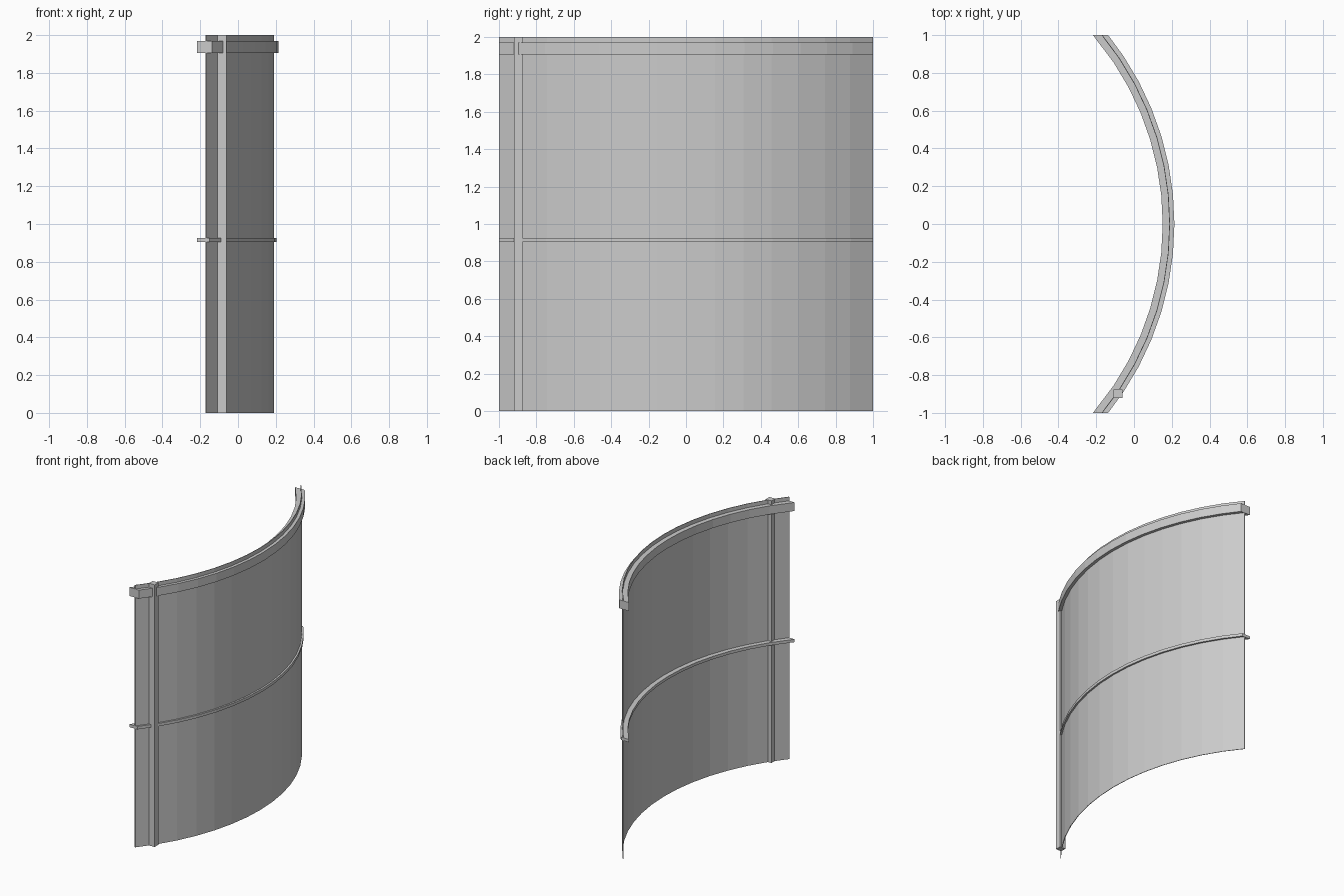
import bpy, bmesh
from math import sin, cos, radians, sqrt

if "Cube" in bpy.data.objects:
    bpy.data.objects.remove(bpy.data.objects["Cube"])

CX = -1.386            # centre of curvature, on the x axis
STEP = radians(5.625)  # 64-sided circle, 14 facets used
HALF = 7


def finish(name, bm):
    bmesh.ops.recalc_face_normals(bm, faces=bm.faces)
    mesh = bpy.data.meshes.new(name)
    bm.to_mesh(mesh)
    bm.free()
    obj = bpy.data.objects.new(name, mesh)
    bpy.context.collection.objects.link(obj)
    return obj


def arc_point(r, k):
    # end points are trimmed square at y = -1 and y = 1
    if abs(k) == HALF:
        return CX + sqrt(r * r - 1), k / HALF
    return CX + r * cos(k * STEP), r * sin(k * STEP)


def curved_bar(name, r_in, r_out, z0, z1):
    """Rectangular section swept along the faceted arc."""
    bm = bmesh.new()
    rings = []
    for k in range(-HALF, HALF + 1):
        section = [(r_in, z0), (r_out, z0), (r_out, z1), (r_in, z1)]
        rings.append([bm.verts.new((*arc_point(r, k), z)) for r, z in section])
    for a, b in zip(rings, rings[1:]):
        for i in range(4):
            j = (i + 1) % 4
            bm.faces.new((a[i], a[j], b[j], b[i]))
    bm.faces.new(rings[0])
    bm.faces.new(rings[-1])
    return finish(name, bm)


def box(name, lo, hi):
    bm = bmesh.new()
    bmesh.ops.create_cube(bm, size=1)
    for v in bm.verts:
        v.co = [(a + b) / 2 + c * (b - a) for a, b, c in zip(lo, hi, v.co)]
    return finish(name, bm)


# thin curved wall sheet
curved_bar("wall_panel", 1.573, 1.577, 0, 2)
# heavy rail near the top and slim rail at mid height
curved_bar("top_rail", 1.538, 1.60, 1.905, 1.97)
curved_bar("middle_rail", 1.538, 1.59, 0.904, 0.926)
# upright post near the front end
box("post", (-0.108, -0.92, 0), (-0.06, -0.875, 2))
